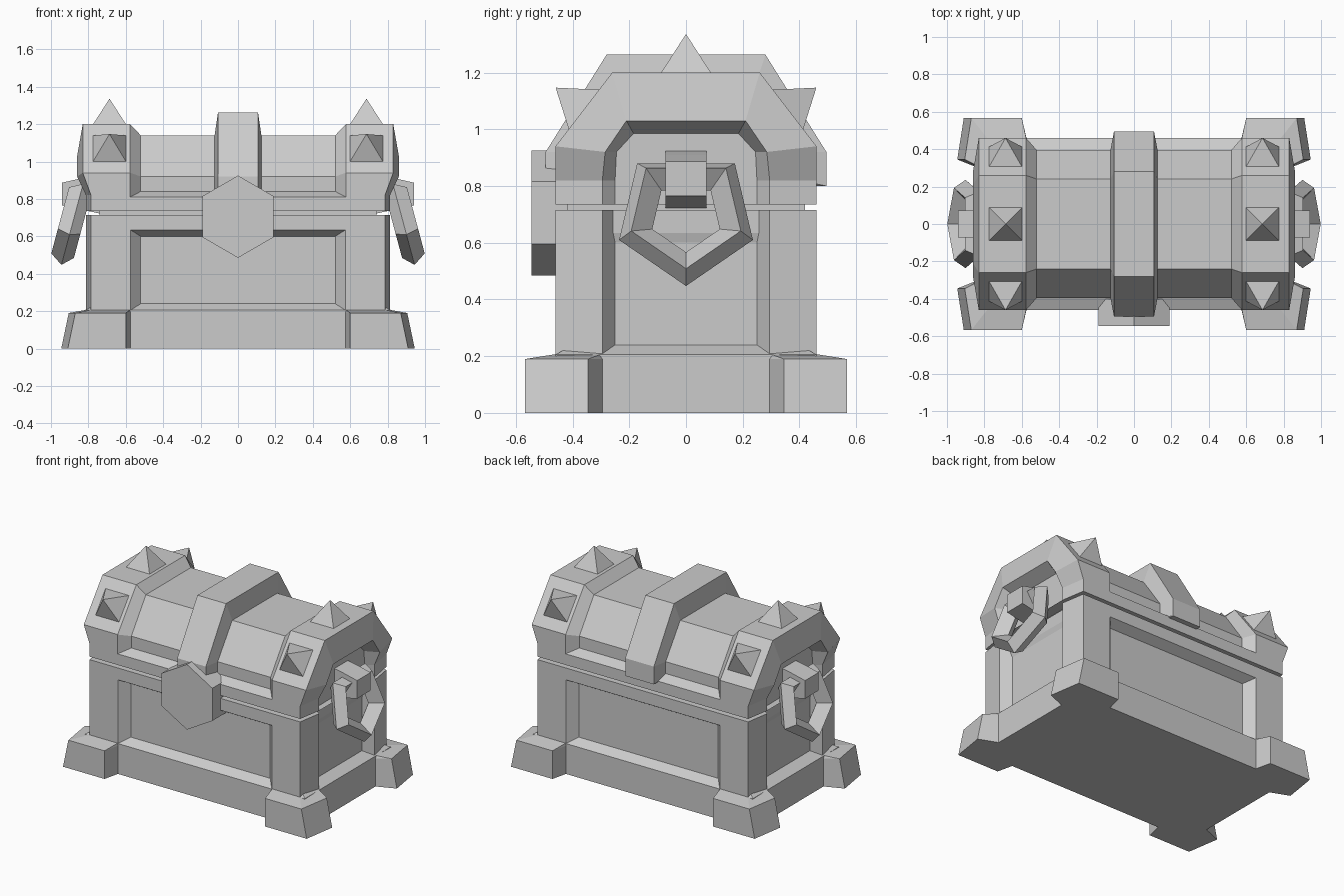
import bpy, bmesh, math
from mathutils import Vector

if "Cube" in bpy.data.objects:
    bpy.data.objects.remove(bpy.data.objects["Cube"])


def loft(name, rings, mirror="", closed=False):
    """Skin rings of equal point count; cap the ends or join them in a loop."""
    bm = bmesh.new()
    vs = [[bm.verts.new(p) for p in r] for r in rings]
    n = len(rings[0])
    pairs = list(zip(vs, vs[1:])) + ([(vs[-1], vs[0])] if closed else [])
    for a, b in pairs:
        for i in range(n):
            j = (i + 1) % n
            bm.faces.new((a[i], a[j], b[j], b[i]))
    if not closed:
        bm.faces.new(vs[0])
        bm.faces.new(vs[-1])
    bmesh.ops.recalc_face_normals(bm, faces=bm.faces[:])
    me = bpy.data.meshes.new(name)
    bm.to_mesh(me)
    bm.free()
    ob = bpy.data.objects.new(name, me)
    bpy.context.collection.objects.link(ob)
    if mirror:
        m = ob.modifiers.new("mirror", 'MIRROR')
        m.use_axis = ('x' in mirror, 'y' in mirror, False)
        m.use_mirror_merge = False
    return ob


def rect(x, y, z):
    return [(-x, -y, z), (x, -y, z), (x, y, z), (-x, y, z)]


def plan(pts, z):
    return [(x, y, z) for x, y in pts]


def arch(half, x):
    """Full arch ring from a half profile of (y, z); x is one value or a list."""
    xs = x if isinstance(x, list) else [x] * len(half)
    h = [(xv, y, z) for xv, (y, z) in zip(xs, half)]
    return h + [(a, -b, c) for a, b, c in reversed(h)]


# Chest body: plinth, recessed panels, top rail and seam core
loft("body", [rect(.82, .46, 0), rect(.82, .46, .205), rect(.75, .40, .24),
              rect(.75, .40, .60), rect(.76, .46, .635), rect(.76, .46, .715),
              rect(.74, .42, .715), rect(.74, .42, .75)])

# Corner posts
post = [(.52, .40), (.575, .46), (.786, .46), (.813, .295), (.75, .25), (.52, .25)]
loft("corner_posts", [plan(post, .19), plan(post, .715)], "xy")

# Corner feet
foot_bottom = [(.575, .46), (.60, .567), (.91, .567), (.945, .345), (.82, .295), (.6, .295)]
foot_top = [(.575, .46), (.60, .567), (.87, .567), (.905, .345), (.82, .295), (.6, .295)]
foot_cap = [(.575, .455), (.577, .46), (.786, .46), (.813, .30), (.80, .295), (.6, .295)]
loft("corner_feet", [plan(foot_bottom, 0), plan(foot_top, .19), plan(foot_cap, .207)], "xy")

# Lid middle
mid = [(.46, .735), (.46, .81), (.395, .84), (.395, .92), (.24, 1.14)]
loft("lid_middle", [arch(mid, -.6), arch(mid, .6)])

# Lid end bands with recessed end panels
inner = [(.395, .735), (.395, .82), (.395, .92), (.24, 1.14)]
outer = [(.46, .735), (.46, .82), (.46, .94), (.26, 1.20)]
ridge = [(.295, .735), (.295, .82), (.285, .92), (.21, 1.03)]
floor = [(.25, .735), (.25, .82), (.245, .92), (.185, .985)]
loft("lid_end_bands", [arch(inner, .52), arch(outer, .577),
                       arch(outer, [.786, .786, .83, .83]),
                       arch(ridge, [.813, .813, .86, .86]),
                       arch(floor, .77)], "x")

# Raised centre band
low = [(.40, .82), (.40, .92), (.24, 1.14)]
high = [(.495, .80), (.495, .92), (.28, 1.263)]
loft("lid_centre_band", [arch(low, -.125), arch(high, -.107),
                         arch(high, .107), arch(low, .125)])

# Hexagonal lock plate
hexa = [(0, .925), (.19, .815), (.19, .595), (0, .485), (-.19, .595), (-.19, .815)]
loft("lock_plate", [[(x, y, z) for x, z in hexa] for y in (-.545, -.40)])


# Pyramid studs on the end bands
def stud(name, y, z, ny, nz, height, mirror):
    c, n, t, u = Vector((.687, y, z)), Vector((0, ny, nz)), Vector((0, nz, -ny)), Vector((1, 0, 0))

    def square(s, d):
        return [c + n * d + u * s * a + t * s * b
                for a, b in ((-1, -1), (1, -1), (1, 1), (-1, 1))]
    loft(name, [square(.0875, -.01), square(.0875, 0), square(.0005, height)], mirror)


stud("top_studs", 0, 1.20, 0, 1, .135, "x")
stud("slope_studs", .36, 1.07, .793, .61, .125, "xy")

# Hanging pentagon handles, tilted outward at the bottom
tilt = math.radians(15)
path = [(0, -.248), (.236, -.08), (.172, .2), (-.172, .2), (-.236, -.08)]
section = [(.248, 0), (.203, .068), (.125, 0), (.195, -.055)]
rings = []
for y, s in path:
    ring = []
    for r, n in section:
        k = s * r / .248
        ring.append((.88 - k * math.sin(tilt) + n * math.cos(tilt), y * r / .248,
                     .687 + k * math.cos(tilt) + n * math.sin(tilt)))
    rings.append(ring)
loft("handle_rings", rings, "x", closed=True)

# Handle brackets
bracket = [(.73, .93), (.84, .91), (.94, .887), (.94, .765), (.73, .72)]
loft("handle_brackets", [[(x, y, z) for x, z in bracket] for y in (-.072, .072)], "x")
